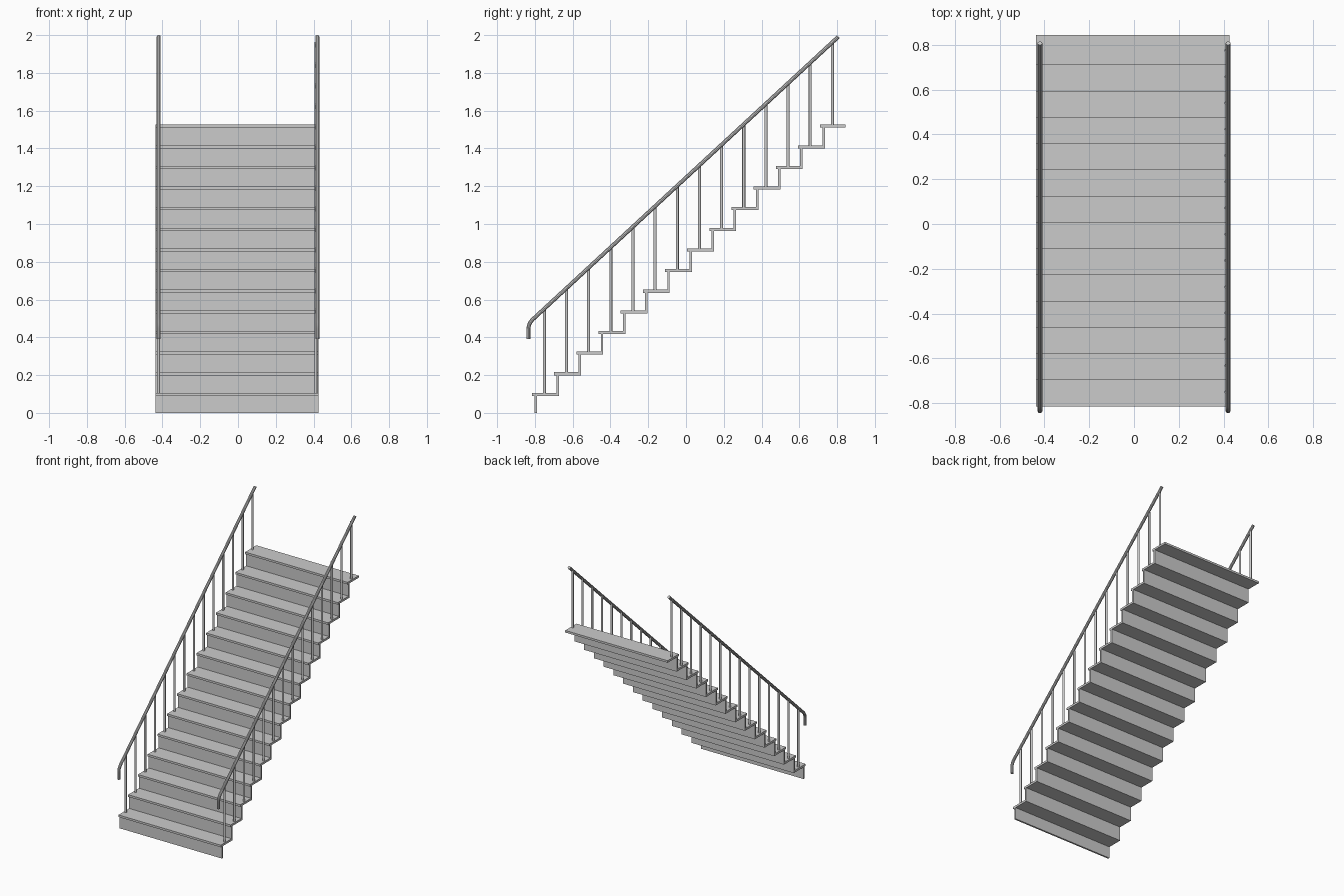
import bpy, math

if "Cube" in bpy.data.objects:
    bpy.data.objects.remove(bpy.data.objects["Cube"])

STEPS = 14
RUN, RISE = 0.1173, 0.1092
X0, X1 = -0.437, 0.426          # side edges of the steps
FRONT, FIRST_TOP = -0.815, 0.106
TREAD_T, TREAD_D = 0.016, 0.135


def box(name, lo, hi):
    bpy.ops.mesh.primitive_cube_add(size=1, location=[(a + b) / 2 for a, b in zip(lo, hi)])
    o = bpy.context.object
    o.name = name
    o.scale = [b - a for a, b in zip(lo, hi)]
    bpy.ops.object.transform_apply(location=False, rotation=False, scale=True)


def rail_z(y):
    return 1.992 + (y - 0.807) * 0.925


def post(name, x, y, z0, z1, r):
    bpy.ops.mesh.primitive_cylinder_add(vertices=16, radius=r, depth=z1 - z0,
                                        location=(x, y, (z0 + z1) / 2))
    bpy.context.object.name = name
    bpy.ops.object.shade_smooth_by_angle()


def handrail(name, x):
    # Sloped tube with a rounded bend down to a short vertical end
    a, c, b = (-0.834, 0.445), (-0.834, rail_z(-0.834)), (-0.808, rail_z(-0.808))
    path = [(-0.834, 0.39)]
    for i in range(9):
        t = i / 8
        path.append(tuple((1 - t) ** 2 * p + 2 * t * (1 - t) * q + t * t * s
                          for p, q, s in zip(a, c, b)))
    path.append((0.807, 1.992))
    cu = bpy.data.curves.new(name, 'CURVE')
    cu.dimensions = '3D'
    cu.bevel_depth = 0.011
    cu.bevel_resolution = 3
    cu.use_fill_caps = True
    sp = cu.splines.new('POLY')
    sp.points.add(len(path) - 1)
    for p, (y, z) in zip(sp.points, path):
        p.co = (x, y, z, 1)
    o = bpy.data.objects.new(name, cu)
    bpy.context.collection.objects.link(o)
    bpy.ops.object.select_all(action='DESELECT')
    o.select_set(True)
    bpy.context.view_layer.objects.active = o
    bpy.ops.object.convert(target='MESH')
    bpy.ops.object.shade_smooth_by_angle()


for i in range(STEPS):
    y, top = FRONT + i * RUN, FIRST_TOP + i * RISE
    # Tread board
    box(f"tread_{i + 1}", (X0, y, top - TREAD_T), (X1, y + TREAD_D, top))
    # Riser board, set back under the tread nosing
    bottom = 0 if i == 0 else top - RISE - TREAD_T
    box(f"riser_{i + 1}", (X0, y + 0.012, bottom), (X1, y + 0.025, top - TREAD_T))
    # Balusters up to the handrail
    py = y + 0.065
    for side, x in (("left", -0.421), ("right", 0.412)):
        post(f"baluster_{side}_{i + 1}", x, py, top - 0.002, rail_z(py), 0.008)

handrail("handrail_left", -0.42)
handrail("handrail_right", 0.42)
